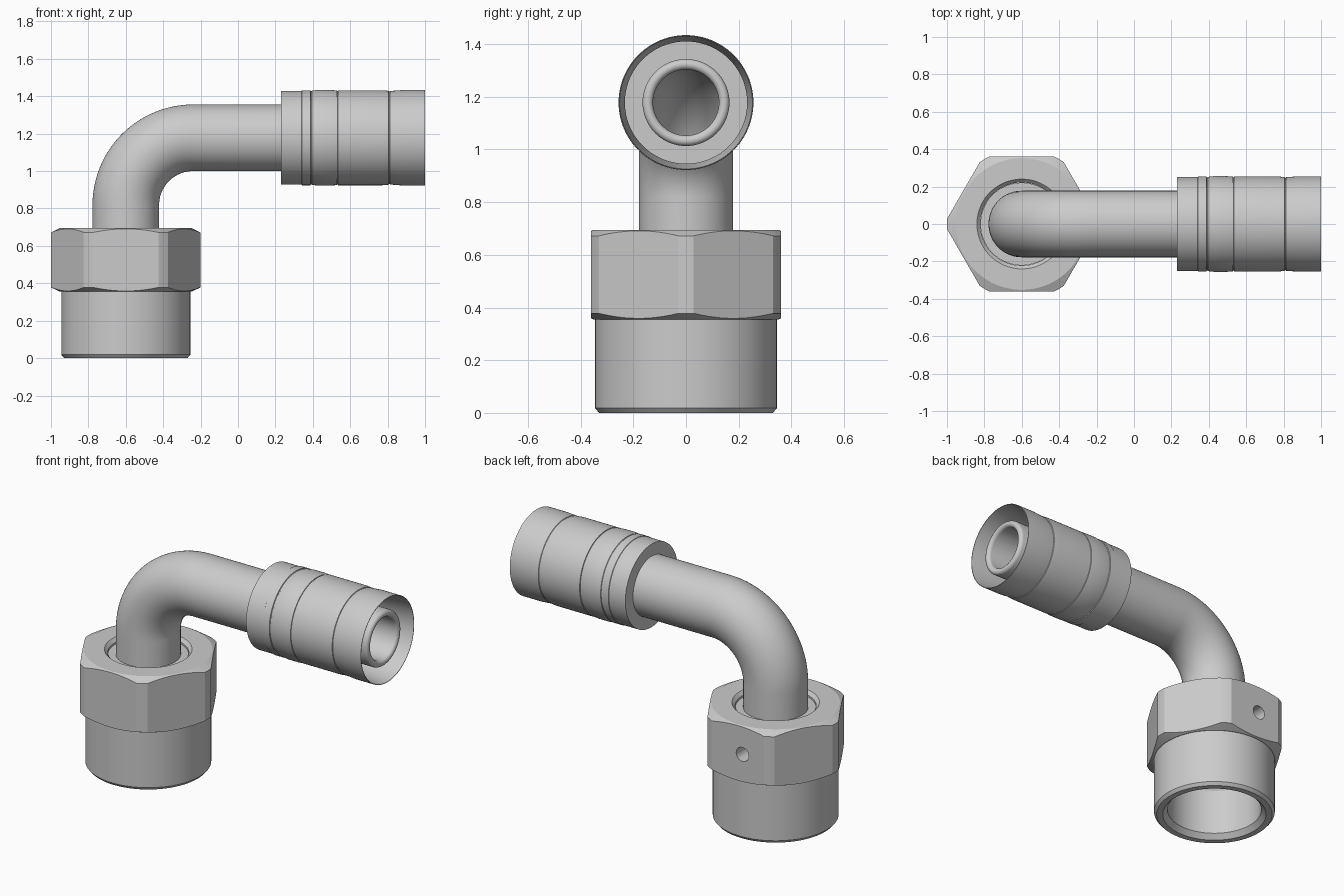
import bpy, bmesh
from math import pi, sin, cos

if "Cube" in bpy.data.objects:
    bpy.data.objects.remove(bpy.data.objects["Cube"])

NUT_X, TUBE_Z = -0.6, 1.178


def sweep(name, stations, seg=96, closed=True):
    """Skin rings given as (x, z, direction angle in the xz plane, radius)."""
    bm = bmesh.new()
    rings = []
    for x, z, a, r in stations:
        ring = []
        for i in range(seg):
            t = 2 * pi * i / seg
            ring.append(bm.verts.new((x - sin(a) * r * cos(t), r * sin(t),
                                      z + cos(a) * r * cos(t))))
        rings.append(ring)
    n = len(rings)
    for k in range(n if closed else n - 1):
        p, q = rings[k], rings[(k + 1) % n]
        for i in range(seg):
            j = (i + 1) % seg
            bm.faces.new((p[i], p[j], q[j], q[i]))
    if not closed:
        bm.faces.new(rings[0])
        bm.faces.new(rings[-1])
    bmesh.ops.recalc_face_normals(bm, faces=bm.faces)
    mesh = bpy.data.meshes.new(name)
    bm.to_mesh(mesh)
    bm.free()
    ob = bpy.data.objects.new(name, mesh)
    bpy.context.collection.objects.link(ob)
    return ob


def activate(ob):
    bpy.ops.object.select_all(action='DESELECT')
    ob.select_set(True)
    bpy.context.view_layer.objects.active = ob


def cut(ob, tool, operation):
    mod = ob.modifiers.new("cut", 'BOOLEAN')
    mod.operation, mod.object, mod.solver = operation, tool, 'EXACT'
    activate(ob)
    bpy.ops.object.modifier_apply(modifier=mod.name)
    bpy.data.objects.remove(tool)


def smooth(ob, angle):
    activate(ob)
    bpy.ops.object.shade_smooth_by_angle(angle=angle * pi / 180)


# Nut with plain sleeve: turned profile (radius, z), outside then bore
nut_profile = [(0.33, 0), (0.345, 0.018), (0.345, 0.355), (0.352, 0.355),
               (0.40, 0.378), (0.40, 0.672), (0.352, 0.695),
               (0.24, 0.695), (0.222, 0.675), (0.222, 0.38),
               (0.268, 0.31), (0.268, 0.03), (0.295, 0)]
nut = sweep("hex_nut", [(NUT_X, z, pi / 2, r) for r, z in nut_profile], 120)

# Six flats, then the small drilled hole in the back flat
hexagon = sweep("hex_cutter", [(NUT_X, z, pi / 2, 0.36 / cos(pi / 6))
                               for z in (-0.1, 0.8)], 6, False)
cut(nut, hexagon, 'INTERSECT')
bpy.ops.mesh.primitive_cylinder_add(vertices=32, radius=0.042, depth=0.2,
                                    location=(NUT_X - 0.03, 0.36, 0.525),
                                    rotation=(pi / 2, 0, 0))
cut(nut, bpy.context.object, 'DIFFERENCE')
smooth(nut, 15)

# Bent tube path: straight up, quarter bend, straight to the right
BEND = 0.36
path = [(NUT_X, 0.34, pi / 2)]
for i in range(25):
    a = pi / 2 * (1 - i / 24)
    path.append((NUT_X + BEND - BEND * sin(a), TUBE_Z - BEND + BEND * cos(a), a))

# Tube wall, nipple with rounded lip, and bore back along the path
tube = [(x, z, a, 0.178) for x, z, a in path]
tube += [(x, TUBE_Z, 0, r) for x, r in ((0.32, 0.178), (0.32, 0.165))]
for i in range(9):
    t = pi * i / 8
    tube.append((0.96 + 0.02 * sin(t), TUBE_Z, 0, 0.145 + 0.02 * cos(t)))
tube += [(x, z, a, 0.125) for x, z, a in reversed(path)]
smooth(sweep("bent_tube", tube, 64), 30)

# Collar seated in the nut around the tube
collar = [(0.175, 0.31), (0.221, 0.38), (0.221, 0.665), (0.175, 0.665)]
smooth(sweep("seat_collar", [(NUT_X, z, pi / 2, r) for r, z in collar]), 30)

# Crimp ferrule: outside (x, radius) left to right, then inside back
ferrule = [(0.23, 0.175), (0.23, 0.251), (0.34, 0.251), (0.342, 0.254),
           (0.387, 0.254), (0.389, 0.249), (0.393, 0.249), (0.395, 0.252),
           (0.43, 0.256), (0.49, 0.256), (0.528, 0.253), (0.529, 0.249),
           (0.533, 0.249), (0.534, 0.254), (0.77, 0.254), (0.805, 0.251),
           (0.807, 0.247), (0.811, 0.247), (0.813, 0.250), (0.88, 0.255),
           (1.0, 0.255), (1.0, 0.252), (0.82, 0.232), (0.36, 0.232),
           (0.36, 0.16)]
smooth(sweep("crimp_ferrule", [(x, TUBE_Z, 0, r) for x, r in ferrule]), 30)
